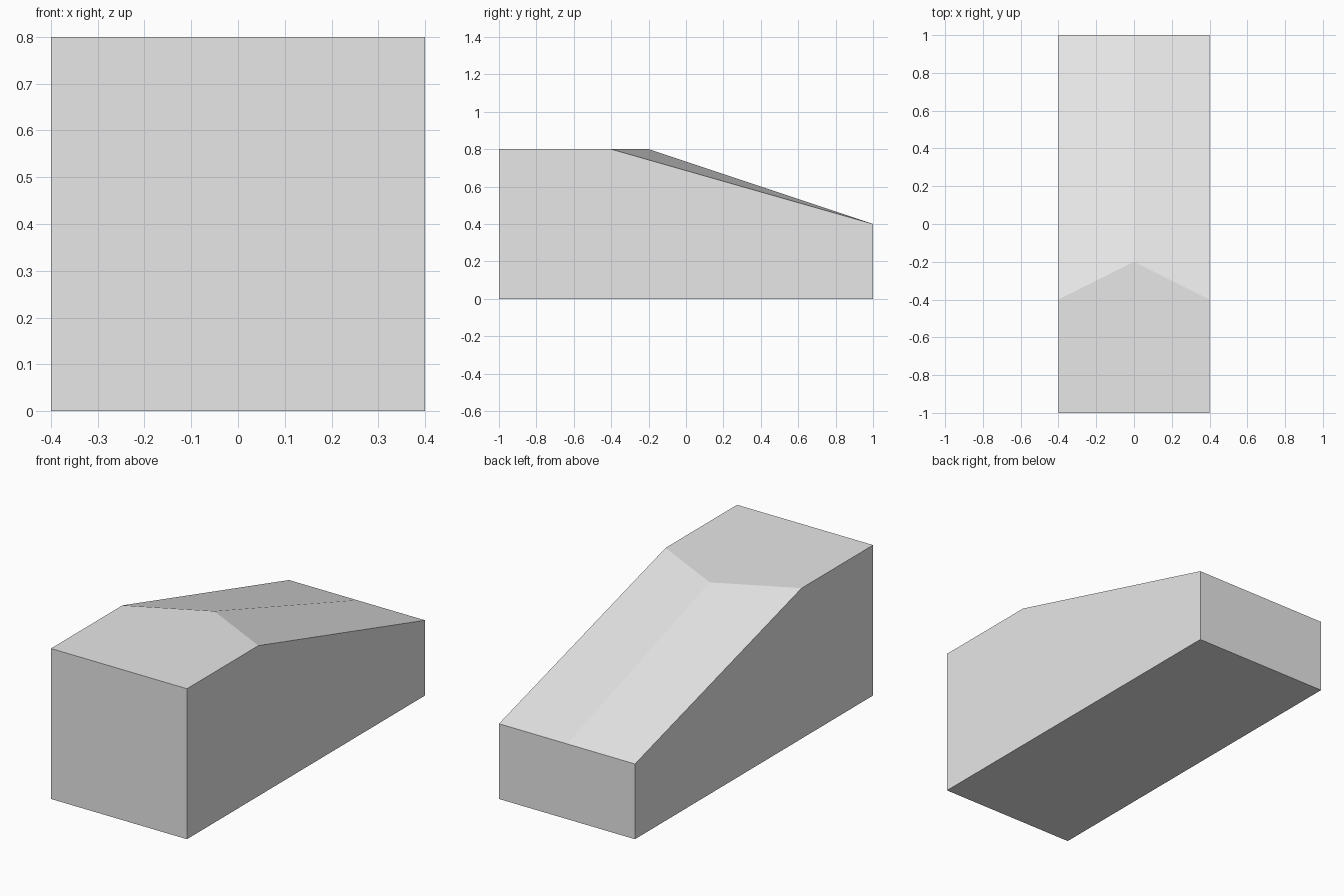
import bpy
import bmesh

cube = bpy.data.objects.get("Cube")
if cube:
    bpy.data.objects.remove(cube, do_unlink=True)

HALF_WIDTH, TOP, BACK_TOP = 0.4, 0.8, 0.4

# Plain grey surface
grey = bpy.data.materials.new("light_grey")
grey.use_nodes = True
colour = (0.8, 0.8, 0.8, 1.0)
grey.diffuse_color = colour
grey.node_tree.nodes["Principled BSDF"].inputs["Base Color"].default_value = colour


def side_profile(bm, x, slope_start):
    """Lengthwise section: flat top, then a slope down to the low back."""
    outline = [(-1, 0), (-1, TOP), (slope_start, TOP), (1, BACK_TOP), (1, 0)]
    return [bm.verts.new((x, y, z)) for y, z in outline]


# Sloped block: the slope starts further back along the centre line
bm = bmesh.new()
sections = [side_profile(bm, x, start) for x, start in
            ((-HALF_WIDTH, -0.4), (0, -0.2), (HALF_WIDTH, -0.4))]

# Skin between neighbouring sections, then close both sides
for a, b in zip(sections, sections[1:]):
    for i in range(len(a)):
        j = (i + 1) % len(a)
        bm.faces.new((a[i], a[j], b[j], b[i]))
bm.faces.new(sections[0])
bm.faces.new(sections[-1])
bmesh.ops.recalc_face_normals(bm, faces=bm.faces)

mesh = bpy.data.meshes.new("sloped_block")
bm.to_mesh(mesh)
bm.free()
mesh.materials.append(grey)
block = bpy.data.objects.new("sloped_block", mesh)
bpy.context.collection.objects.link(block)
